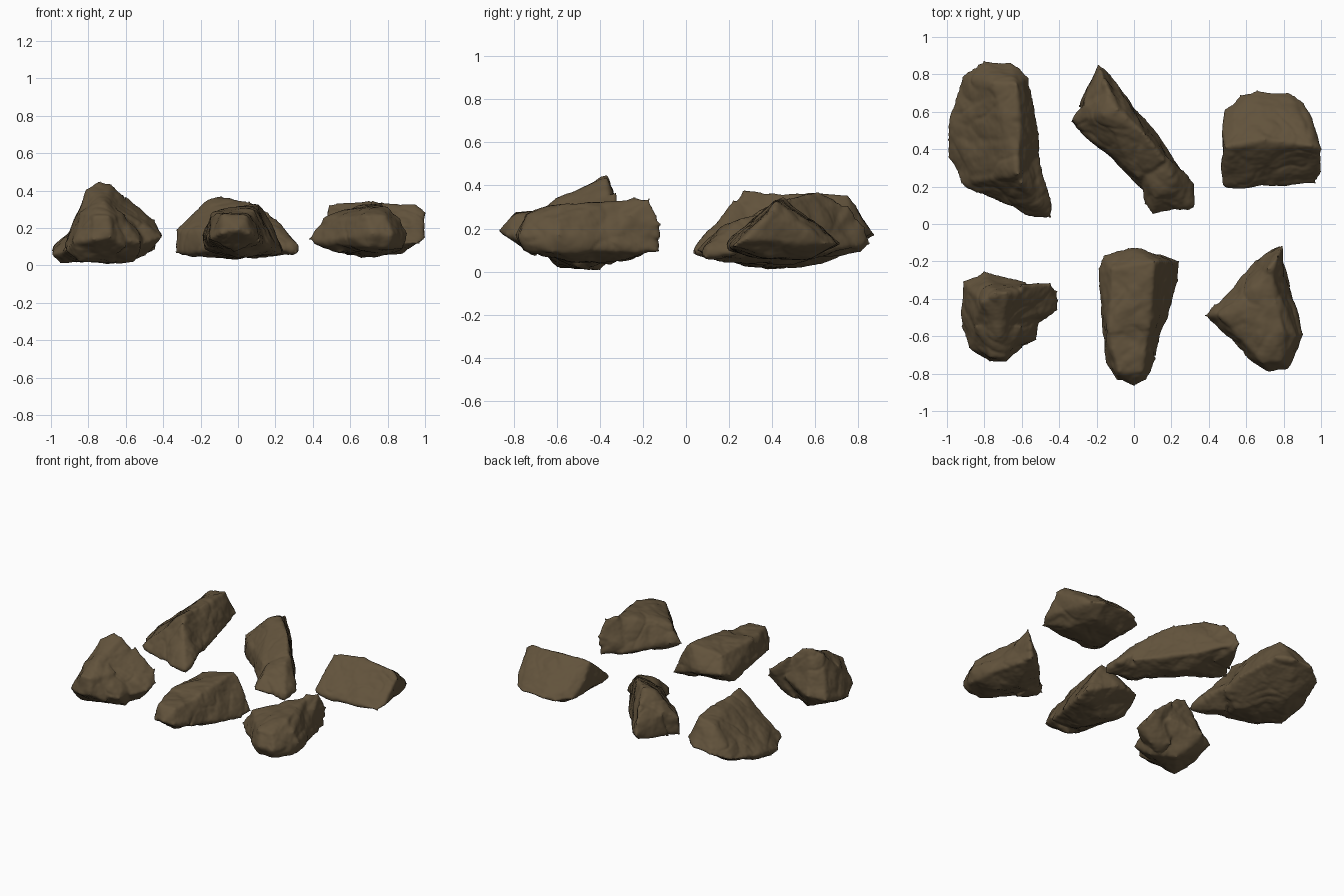
import bpy
import bmesh
from mathutils import Vector, noise

# Remove the default object
default_cube = bpy.data.objects.get("Cube")
if default_cube:
    bpy.data.objects.remove(default_cube, do_unlink=True)

# One shared stone colour
stone = bpy.data.materials.new("brown stone")
stone.use_nodes = True
stone_colour = (0.122, 0.086, 0.045, 1)
stone.diffuse_color = stone_colour
shader = next(n for n in stone.node_tree.nodes if n.type == "BSDF_PRINCIPLED")
shader.inputs["Base Color"].default_value = stone_colour
shader.inputs["Roughness"].default_value = 0.9


def add_lump(bm, points):
    """Wrap a convex lump around points given in hundredths of a unit."""
    verts = [bm.verts.new(Vector(p) / 100) for p in points]
    hull = bmesh.ops.convex_hull(bm, input=verts)
    spare = {v for v in hull["geom_interior"] + hull["geom_unused"]
             if isinstance(v, bmesh.types.BMVert)}
    bmesh.ops.delete(bm, geom=list(spare), context="VERTS")


def weathering(position):
    """Offset of the surface: broad swells, fine grain and chipped ledges."""
    swell = noise.noise(position * 6)
    grain = noise.fractal(position * 12, 1.0, 2.0, 4)
    cells = noise.voronoi(position * 5 + Vector((swell, 0, swell)))[0]
    chip = min(cells[1] - cells[0], 0.3)
    return 0.003 + 0.012 * swell + 0.005 * grain + 0.015 * chip


def build_rock(name, *lumps):
    """Fuse the lumps, round their edges, then weather the surface."""
    bm = bmesh.new()
    for lump in lumps:
        add_lump(bm, lump)
    mesh = bpy.data.meshes.new(name)
    bm.to_mesh(mesh)
    bm.free()
    rock = bpy.data.objects.new(name, mesh)
    bpy.context.collection.objects.link(rock)

    fuse = rock.modifiers.new("fuse", "REMESH")
    fuse.mode = "VOXEL"
    fuse.voxel_size = 0.01
    soften = rock.modifiers.new("soften", "SMOOTH")
    soften.factor = 0.5
    soften.iterations = 8
    graph = bpy.context.evaluated_depsgraph_get()
    fused = bpy.data.meshes.new_from_object(rock.evaluated_get(graph))
    rock.modifiers.clear()
    rock.data = fused
    bpy.data.meshes.remove(mesh)
    fused.name = name

    bm = bmesh.new()
    bm.from_mesh(fused)
    bm.normal_update()
    moves = [(v, v.normal * weathering(v.co)) for v in bm.verts]
    for vert, move in moves:
        vert.co += move
    for face in bm.faces:
        face.smooth = True
    bm.to_mesh(fused)
    bm.free()
    fused.materials.clear()
    fused.materials.append(stone)


# Peaked rock with a side knob and a front foot
build_rock(
    "front_right_peaked_rock",
    [(-91, -31, 14), (-80, -26, 16), (-58, -31, 22), (-50, -38, 18),
     (-52, -62, 12), (-62, -66, 14), (-88, -66, 12), (-92, -55, 8),
     (-81, -42, 40), (-74, -37, 44), (-68, -37, 43), (-72, -60, 33),
     (-60, -36, 35), (-85, -60, 2), (-70, -40, 1), (-56, -50, 3)],
    [(-41, -36, 17), (-41, -46, 15), (-45, -32, 24), (-50, -52, 12),
     (-60, -33, 36), (-64, -52, 31), (-50, -42, 6), (-60, -45, 3),
     (-62, -36, 6), (-52, -33, 28)],
    [(-68, -74, 15), (-77, -73, 14), (-88, -66, 12), (-60, -66, 10),
     (-77, -71, 26), (-69, -71, 26), (-74, -55, 2), (-72, -55, 35),
     (-84, -55, 28), (-60, -55, 27)])

# Tapered wedge, wide and highest at the back
build_rock(
    "front_middle_wedge_rock",
    [(-3, -13, 17), (3, -13, 16), (24, -20, 8), (23, -30, 7),
     (17, -46, 9), (11, -70, 13), (-15, -72, 14), (-17, -31, 9),
     (-19, -24, 16), (-16, -17, 18), (-12, -24, 28), (11, -20, 33),
     (8, -55, 29), (-13, -58, 28), (0, -35, 4), (0, -60, 6)],
    [(6, -83, 17), (0, -86, 19), (-9, -83, 17), (-15, -74, 14),
     (11, -72, 15), (-8, -79, 27), (4, -79, 26), (8, -55, 28),
     (-14, -56, 27), (-2, -70, 8)])

# Three-cornered rock with a raised rear tip and steep walls
build_rock(
    "front_left_pointed_rock",
    [(78, -14, 10), (80, -22, 9), (86, -45, 10), (90, -59, 17),
     (88, -62, 9), (87, -60, 25), (82, -77, 16), (80, -74, 10),
     (79, -73, 26), (72, -79, 17), (70, -75, 10), (69, -74, 26),
     (60, -70, 15), (48, -55, 12), (41, -50, 12), (42, -47, 17),
     (46, -49, 25), (54, -33, 12), (65, -20, 11), (79, -58, 31),
     (68, -62, 30), (57, -46, 29), (73, -26, 33), (66, -40, 4),
     (75, -55, 5)],
    [(79, -12, 22), (77, -13, 10), (77, -17, 34), (72, -24, 34),
     (80, -26, 26), (70, -40, 30), (65, -21, 12), (78, -35, 10)],
    [(38, -49, 14), (43, -43, 15), (47, -56, 12), (47, -48, 25),
     (56, -48, 28), (55, -55, 7), (55, -42, 7)])

# Long slab with a crest along its inner side
build_rock(
    "back_right_long_rock",
    [(-92, 79, 13), (-80, 87, 17), (-66, 86, 18), (-57, 78, 20),
     (-51, 48, 16), (-51, 33, 12), (-70, 11, 8), (-92, 22, 8),
     (-99, 36, 6), (-99, 45, 8), (-97, 61, 10), (-75, 75, 32),
     (-63, 75, 35), (-61, 48, 36), (-62, 27, 37), (-71, 25, 25),
     (-95, 38, 1), (-80, 62, 4), (-62, 30, 4)],
    [(-46, 16, 14), (-45, 4, 9), (-56, 5, 10), (-70, 11, 9),
     (-51, 35, 15), (-60, 22, 33), (-64, 30, 35), (-60, 22, 5)])

# Diagonal ridge rock, tall at the rear and low at the tail
build_rock(
    "back_middle_ridge_rock",
    [(-13, 79, 12), (-2, 65, 9), (18, 40, 8), (25, 29, 9),
     (5, 19, 8), (-14, 40, 7), (-33, 55, 7), (-33, 56, 19),
     (-27, 64, 25), (-16, 58, 34), (-14, 68, 33), (-9, 61, 36),
     (6, 48, 34), (16, 34, 28), (-13, 43, 22), (2, 25, 20),
     (-5, 50, 4), (10, 28, 4)],
    [(-19, 85, 13), (-18, 83, 21), (-13, 79, 12), (-23, 76, 9),
     (-15, 75, 30), (-29, 63, 8), (-27, 66, 23), (-10, 65, 33),
     (-18, 81, 9), (-15, 65, 7)],
    [(31, 21, 9), (31, 9, 7), (31, 10, 11), (22, 9, 10), (26, 28, 12),
     (20, 26, 24), (10, 5, 10), (6, 11, 9), (11, 14, 19), (4, 32, 22),
     (16, 36, 27), (20, 18, 20), (8, 32, 5), (15, 18, 5)])

# Blocky rock with a sloping front and a rounded back
build_rock(
    "back_left_block_rock",
    [(48, 19, 13), (62, 20, 10), (97, 22, 12), (100, 28, 15),
     (100, 40, 28), (94, 53, 22), (91, 65, 13), (83, 70, 13),
     (66, 71, 13), (57, 69, 12), (49, 61, 13), (47, 49, 22),
     (49, 41, 32), (70, 45, 34), (95, 42, 32), (56, 35, 7),
     (60, 55, 6), (88, 38, 7), (82, 58, 7)])
